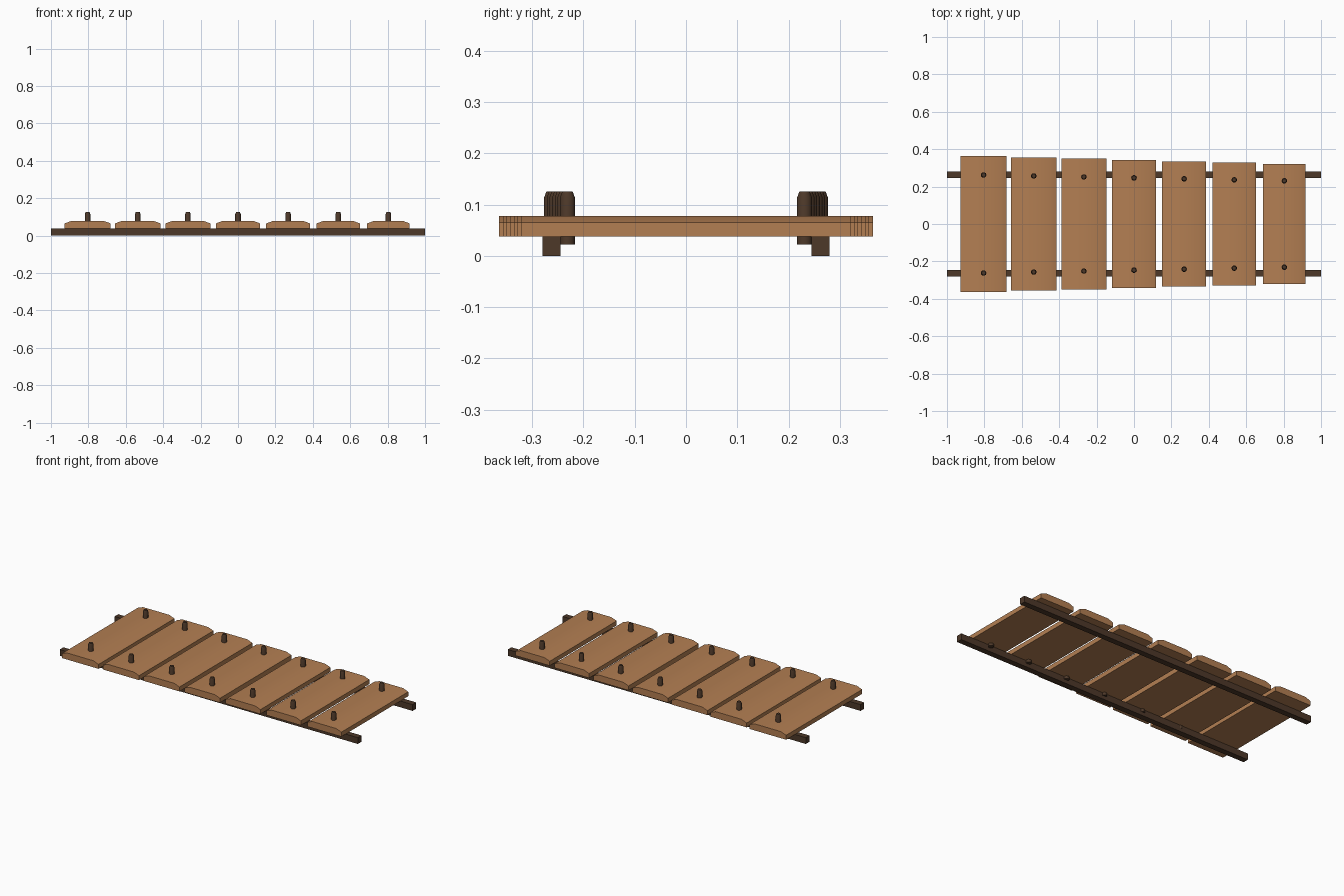
import bpy, bmesh, math
from mathutils import Matrix

if "Cube" in bpy.data.objects:
    bpy.data.objects.remove(bpy.data.objects["Cube"])


def material(name, rgb):
    m = bpy.data.materials.new(name)
    m.diffuse_color = (*rgb, 1)
    m.use_nodes = True
    m.node_tree.nodes["Principled BSDF"].inputs["Base Color"].default_value = m.diffuse_color
    return m


WOOD = material("warm wood", (0.45, 0.21, 0.085))
DARK = material("dark wood", (0.075, 0.04, 0.022))


def finish(name, bm, mat, loc):
    bmesh.ops.recalc_face_normals(bm, faces=bm.faces)
    mesh = bpy.data.meshes.new(name)
    bm.to_mesh(mesh)
    bm.free()
    mesh.materials.append(mat)
    ob = bpy.data.objects.new(name, mesh)
    ob.location = loc
    bpy.context.collection.objects.link(ob)
    return ob


def smooth(ob, degrees):
    bpy.ops.object.select_all(action='DESELECT')
    ob.select_set(True)
    bpy.context.view_layer.objects.active = ob
    bpy.ops.object.shade_smooth_by_angle(angle=math.radians(degrees))


def rail(name, y):
    bm = bmesh.new()
    bmesh.ops.create_cube(bm, size=1, matrix=Matrix.Diagonal((2, 0.035, 0.038, 1)))
    finish(name, bm, DARK, (0, y, 0.019))


def bar(name, x, width, half_len):
    # end profile with sloped shoulders, extruded along y
    w, s = width / 2, width / 2 - 0.035
    profile = [(-w, 0.038), (w, 0.038), (w, 0.065), (s, 0.078), (-s, 0.078), (-w, 0.065)]
    bm = bmesh.new()
    face = bm.faces.new([bm.verts.new((px, -half_len, pz)) for px, pz in profile])
    new = bmesh.ops.extrude_face_region(bm, geom=[face])["geom"]
    bmesh.ops.translate(bm, vec=(0, 2 * half_len, 0),
                        verts=[v for v in new if isinstance(v, bmesh.types.BMVert)])
    smooth(finish(name, bm, WOOD, (x, 0, 0)), 30)


def peg(name, x, y):
    # straight shaft with a tapered tip
    bm = bmesh.new()
    rings = []
    for r, z in ((0.015, 0.022), (0.015, 0.114), (0.0105, 0.1255)):
        rings.append([bm.verts.new((r * math.cos(i * math.tau / 10),
                                    r * math.sin(i * math.tau / 10), z)) for i in range(10)])
    for a, b in zip(rings, rings[1:]):
        for i in range(10):
            j = (i + 1) % 10
            bm.faces.new((a[i], a[j], b[j], b[i]))
    bm.faces.new(rings[0])
    bm.faces.new(rings[-1])
    smooth(finish(name, bm, DARK, (x, y, 0)), 40)


# two long rails
rail("front_rail", -0.2625)
rail("back_rail", 0.2625)

# seven bars, shrinking towards +x, each with two pegs
for k in range(7):
    x = (k - 3) * 0.268
    half_len = 0.364 - 0.0072 * k
    bar(f"bar_{k + 1}", x, 0.246 - 0.003 * k, half_len)
    peg(f"front_peg_{k + 1}", x, -0.72 * half_len)
    peg(f"back_peg_{k + 1}", x, 0.72 * half_len)
